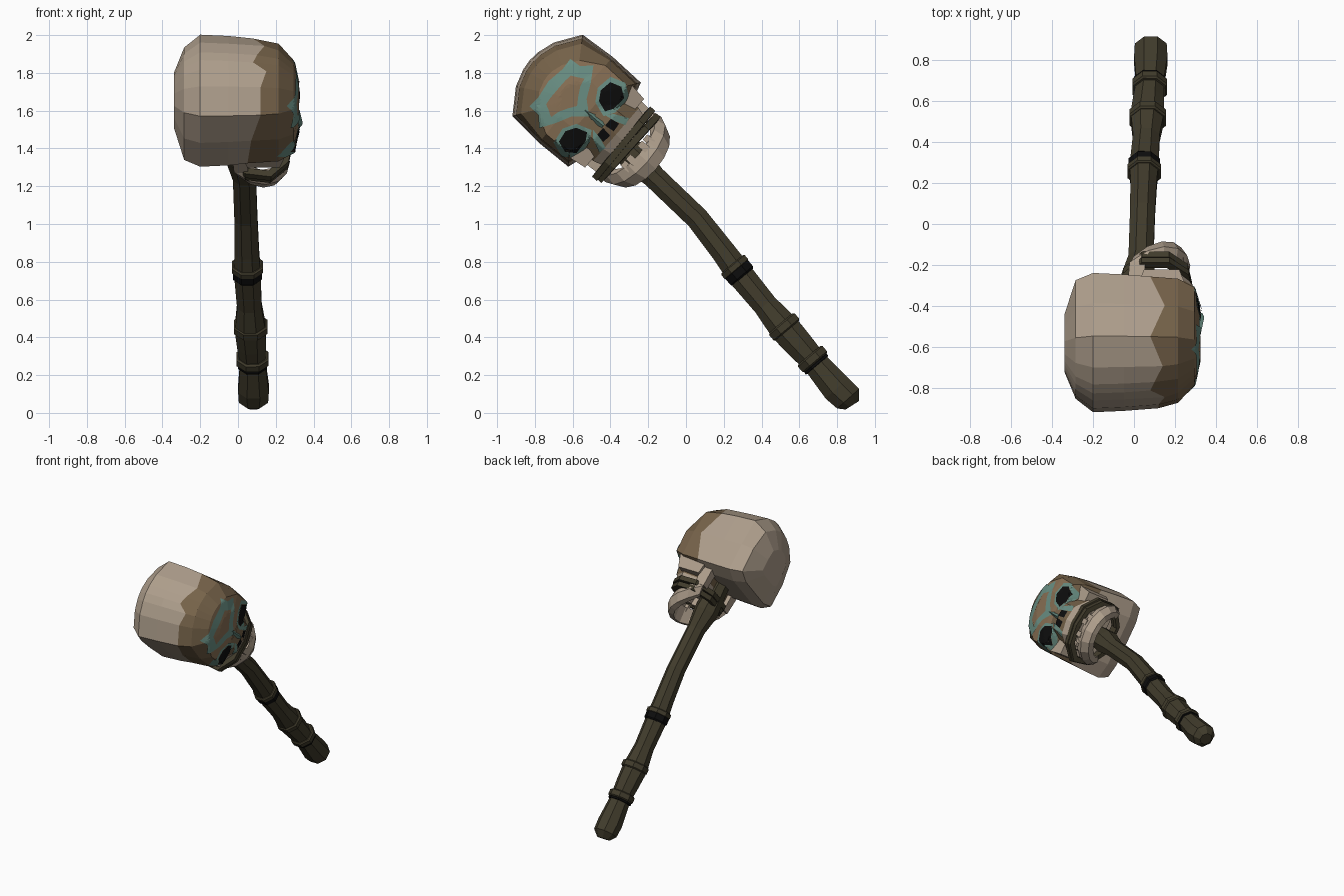
import bpy, bmesh, math
from mathutils import Vector
from mathutils.bvhtree import BVHTree

if "Cube" in bpy.data.objects:
    bpy.data.objects.remove(bpy.data.objects["Cube"])

COLOURS = {
    "bone": (0.42, 0.34, 0.26), "brown_stain": (0.18, 0.123, 0.067),
    "light_brown": (0.24, 0.157, 0.087), "teal_paint": (0.14, 0.27, 0.225),
    "dark_wood": (0.053, 0.045, 0.025), "black": (0.004, 0.004, 0.004)}
MATS = {}
for n, c in COLOURS.items():
    MATS[n] = bpy.data.materials.new(n)
    MATS[n].diffuse_color = (*c, 1)

# Skull frame: f = out of the face, s = sideways, u = crown direction
C = Vector((0, -0.575, 1.65))
F, S, U = Vector((1, 0, 0)), Vector((0, 0.653, 0.757)), Vector((0, -0.757, 0.653))


def P(f, s, u):
    return C + F * f + S * s + U * u


def finish(name, bm, mats, recalc=True):
    if recalc:
        bmesh.ops.recalc_face_normals(bm, faces=bm.faces)
    me = bpy.data.meshes.new(name)
    bm.to_mesh(me)
    bm.free()
    for m in mats:
        me.materials.append(MATS[m])
    ob = bpy.data.objects.new(name, me)
    bpy.context.collection.objects.link(ob)
    return ob


def loft(name, rings, mats, rule=lambda i: 0, loop=False):
    """Skin a list of rings; rule gives the material slot of each span."""
    bm = bmesh.new()
    vs = [[bm.verts.new(p) for p in r] for r in rings]
    n = len(rings[0])
    for i in range(len(vs) if loop else len(vs) - 1):
        a, b = vs[i], vs[(i + 1) % len(vs)]
        for k in range(n):
            f = bm.faces.new((a[k], a[(k + 1) % n], b[(k + 1) % n], b[k]))
            f.material_index = rule(i)
    if not loop:
        bm.faces.new(vs[0]).material_index = rule(0)
        bm.faces.new(vs[-1]).material_index = rule(len(vs) - 2)
    return finish(name, bm, mats)


def tube(name, path, mat, sides=8):
    """Round stick along (x, y, z, radius) points."""
    pts = [Vector(p[:3]) for p in path]
    rings = []
    for i, p in enumerate(pts):
        t = (pts[min(i + 1, len(pts) - 1)] - pts[max(i - 1, 0)]).normalized()
        a = (F - t * F.dot(t)).normalized()
        b = t.cross(a)
        rings.append([p + (a * math.cos(q) + b * math.sin(q)) * path[i][3]
                      for q in (2 * math.pi * (k + 0.5) / sides for k in range(sides))])
    return loft(name, rings, [mat])


def block(name, f, s, u, mat, taper=1.0):
    """Box in the skull frame; the lower end is scaled by taper."""
    fm, sm = sum(f) / 2, sum(s) / 2
    rings = []
    for uu, k in ((u[0], taper), (u[1], 1)):
        rings.append([P(fm + a * k * (f[1] - f[0]) / 2, sm + b * k * (s[1] - s[0]) / 2, uu)
                      for a, b in ((-1, -1), (1, -1), (1, 1), (-1, 1))])
    return loft(name, rings, [mat])


def mirrored(half):
    return half + [(-s, u) for s, u in reversed(half) if abs(s) > 1e-6]


# Cranium: rings from the back to the face, front part stained
outline = mirrored([(0, .333), (.06, .327), (.153, .298), (.285, .209), (.30, .01),
                    (.294, -.19), (.18, -.225), (0, -.225)])
levels = [(-.34, .40, .42), (-.285, .80, .90), (-.2, 1, 1), (-.05, .98, .98), (.10, .94, .95),
          (.215, .86, .92), (.295, .60, .80), (.32, .25, .42)]
wave = [-.02, .0, .04, -.02, .05, -.02, .03, .0, .02, -.05, -.03, .02, .02, .05]
rings = []
for i, (f, top, low) in enumerate(levels):
    ring = []
    for j, (s, u) in enumerate(outline):
        k = top if u > .02 else low
        ring.append(P(f + (wave[j] if i == 4 else 0), s * k, .02 + (u - .02) * k))
    rings.append(ring)
cranium = loft("cranium", rings, ["bone", "brown_stain", "light_brown"], lambda i: (i >= 4) + (i >= 6))

# Upper jaw and painted nose ridge
upper_jaw = loft("upper_jaw", [
    [P(f, s * w, u) for f, s in ((.0, -.8), (.2, -1), (fr, -.55), (fr + .015, 0), (fr, .55), (.2, 1), (.0, .8))]
    for u, w, fr in ((-.12, .17, .305), (-.2, .18, .31), (-.27, .185, .29), (-.32, .17, .265))],
    ["brown_stain", "bone"], lambda i: 1 if i == 2 else 0)
loft("nose_ridge", [[P(.26, -w - .01, u), P(f, -.01, u), P(.26, w - .01, u)]
                    for u, w, f in ((-.06, .04, .326), (-.165, .06, .343), (-.19, .065, .336))], ["teal_paint"])

# Cheekbones and jaw hinges
for side in (-1, 1):
    block("cheekbone", (.02, .25), sorted((side * .13, side * .255)), (-.26, -.15), "bone", .75)
    block("jaw_hinge", (-.03, .06), sorted((side * .15, side * .225)), (-.33, -.2), "bone", .8)

trees = []
for ob in (cranium, upper_jaw):
    trees.append(BVHTree.FromPolygons([v.co for v in ob.data.vertices],
                                      [p.vertices for p in ob.data.polygons]))


def on_face(s, u, lift):
    f = 0.2
    for t in trees:
        hit = t.ray_cast(P(1, s, u), -F)[0]
        if hit:
            f = max(f, hit.x)
    return P(f + lift, s, u)


def paint(name, mat, outer, inner=None, lift=.005, n=5, m=5):
    """Thin painted skin laid on the face between two outlines."""
    if inner is None:
        c = (sum(p[0] for p in outer) / len(outer), sum(p[1] for p in outer) / len(outer))
        inner = [c] * len(outer)

    def dense(loop):
        L = [Vector(p) for p in loop]
        return [L[i].lerp(L[(i + 1) % len(L)], k / n) for i in range(len(L)) for k in range(n)]
    o, i_ = dense(outer), dense(inner)
    bm = bmesh.new()
    grid = [[bm.verts.new(on_face(*a.lerp(b, k / m), lift)) for a, b in zip(o, i_)]
            for k in range(m + 1)]
    for k in range(m):
        for j in range(len(o)):
            q = (j + 1) % len(o)
            bm.faces.new((grid[k][j], grid[k][q], grid[k + 1][q], grid[k + 1][j]))
    bmesh.ops.remove_doubles(bm, verts=bm.verts, dist=1e-5)
    bm.normal_update()
    for f in bm.faces:
        if f.normal.x < 0:
            f.normal_flip()
    finish(name, bm, [mat], False)


def shift(pts, ds, du=0, k=1, flip=1):
    return [(s * k * flip + ds, u * k + du) for s, u in pts]


# Forehead mark
mark_out = mirrored([(0, .185), (.10, .17), (.165, .175), (.17, .11), (.22, .06), (.14, .01), (.06, -.03), (0, -.10)])
mark_in = mirrored([(0, .12), (.06, .12), (.10, .115), (.115, .085), (.135, .05), (.09, .04), (.045, .015), (0, -.015)])
paint("forehead_mark", "teal_paint", shift(mark_out, -.02), shift(mark_in, -.02))
paint("forehead_patch", "light_brown", shift(mark_in, -.02), lift=.004)

# Eye sockets with painted rims, nose holes and stripes
eye = [(-.07, -.03), (-.05, .03), (.0, .06), (.065, .05), (.085, -.01), (.05, -.06), (-.03, -.055)]
for side in (-1, 1):
    big = shift(eye, side * .143 - .018, -.116, 1.35, side)
    small = shift(eye, side * .143 - .018, -.116, 1, side)
    paint("eye_rim", "teal_paint", big, small, lift=.005)
    paint("eye_socket", "black", small, lift=.007)
    paint("nose_stripe", "teal_paint", shift(
        [(.05, -.16), (.085, -.19), (.12, -.265), (.08, -.275), (.06, -.22)], -.01, 0, 1, side), lift=.005)
    paint("nose_hole", "black", shift([(.008, -.195), (.055, -.195), (.065, -.245), (.015, -.25)], -.01, 0, 1, side),
          lift=.007)

# Teeth
for k in range(-3, 4):
    q = k * .3
    f, s = .09 + .17 * math.cos(q), .16 * math.sin(q)
    block("upper_tooth", (f - .025, f + .02), (s - .019, s + .019), (-.375, -.31), "bone", .8)
    if k % 3:
        block("lower_tooth", (f - .03, f + .01), (s - .018, s + .018), (-.45, -.395), "bone", 1.1)

# Lower jaw: a swept U rising to the hinges
rings = []
for k in range(-5, 6):
    q = math.radians(k * 22)
    rise = (abs(k) / 5) ** 2
    d = lambda r, u: P(.06 + r * math.cos(q), r * 1.06 * math.sin(q), u)
    hi, lo = -.43 + .15 * rise, -.55 + .16 * rise
    rings.append([d(.16, hi), d(.205, hi), d(.215, (hi + lo) / 2), d(.185, lo), d(.145, lo)])
loft("lower_jaw", rings, ["bone"])

# Lashing round the mouth, two strands
for u0, tilt, w in ((-.332, .02, 1), (-.367, -.02, .97)):
    rings = []
    for f, s in ((.28, 0), (.26, .13), (.17, .22), (.04, .22), (-.05, .1),
                 (-.05, -.1), (.04, -.22), (.17, -.24), (.26, -.14)):
        c = Vector((f - .1, s))
        rings.append([P(.1 + c.x * w * k, c.y * w * k, u0 + tilt * s + h)
                      for k, h in ((.88, -.02), (1.05, -.017), (1.05, .017), (.88, .02))])
    loft("lashing", rings, ["dark_wood"], loop=True)

# Handle and its collars
tube("handle", [(.082, .88, .04, .045), (.082, .858, .075, .084), (.082, .80, .13, .088), (.078, .68, .27, .072),
                (.072, .60, .36, .082), (.065, .52, .45, .088), (.06, .42, .57, .07), (.05, .28, .74, .076),
                (.047, .20, .85, .07), (.042, .06, 1.03, .066), (.034, -.17, 1.25, .066),
                (.02, -.27, 1.35, .088), (.01, -.42, 1.5, .07)], "dark_wood")


def collar(name, x, y, z, r, w, mat):
    t = Vector((-.013, -.645, .764)) * w
    c = Vector((x, y, z))
    tube(name, [(*(c - t), r * .9), (*(c - t * .7), r), (*(c + t * .7), r), (*(c + t), r * .9)], mat)


collar("lower_collar", .077, .67, .285, .092, .026, "dark_wood")
collar("lower_cord", .077, .69, .258, .084, .008, "black")
collar("middle_collar", .067, .52, .455, .096, .026, "dark_wood")
collar("upper_binding", .05, .28, .745, .084, .034, "black")
collar("upper_collar", .05, .258, .772, .088, .020, "dark_wood")

for m in bpy.data.materials:
    if m.users and not m.is_grease_pencil:
        m.use_nodes = True
        m.node_tree.nodes["Principled BSDF"].inputs["Base Color"].default_value = m.diffuse_color
